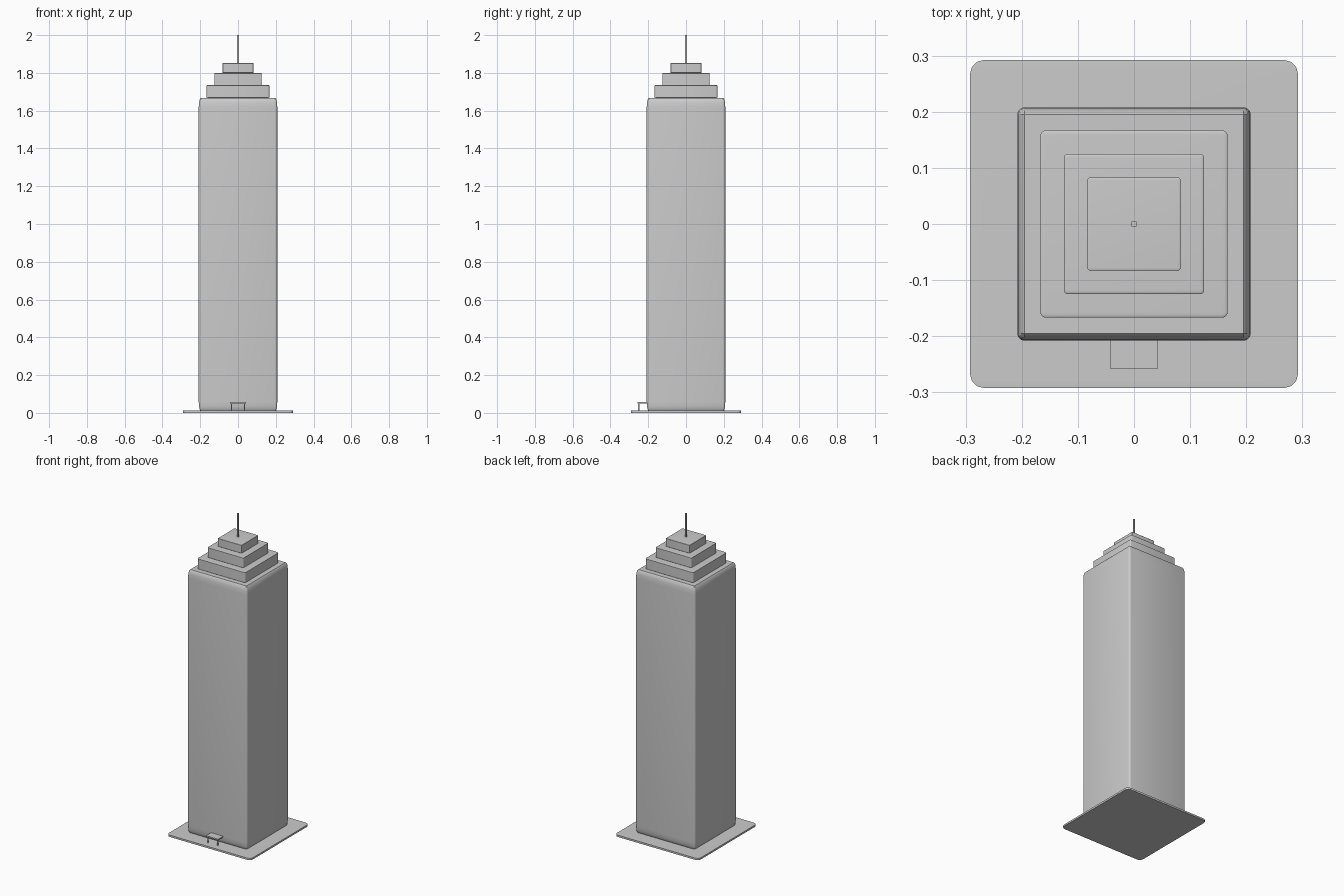
import bpy, bmesh
from mathutils import Vector

if "Cube" in bpy.data.objects:
    bpy.data.objects.remove(bpy.data.objects["Cube"])


def block(name, x, y, z, bevel=0.0, segments=3):
    """Box from (min, max) ranges; edges are rounded before stretching."""
    lo, hi = Vector((x[0], y[0], z[0])), Vector((x[1], y[1], z[1]))
    size, mid = hi - lo, (lo + hi) / 2
    bm = bmesh.new()
    bmesh.ops.create_cube(bm, size=1.0)
    if bevel:
        bmesh.ops.bevel(bm, geom=bm.edges[:], offset=bevel, segments=segments,
                        profile=0.5, affect='EDGES', clamp_overlap=True)
    bmesh.ops.scale(bm, vec=size, verts=bm.verts)
    bmesh.ops.translate(bm, vec=mid, verts=bm.verts)
    mesh = bpy.data.meshes.new(name)
    bm.to_mesh(mesh)
    bm.free()
    obj = bpy.data.objects.new(name, mesh)
    bpy.context.collection.objects.link(obj)
    if bevel:
        bpy.ops.object.select_all(action='DESELECT')
        obj.select_set(True)
        bpy.context.view_layer.objects.active = obj
        bpy.ops.object.shade_smooth_by_angle()
    return obj


def tier(name, half, bottom, top, bevel):
    return block(name, (-half, half), (-half, half), (bottom, top), bevel)


# Plaza slab and main shaft
tier("plaza", 0.292, 0.0, 0.0125, 0.04)
tier("tower_shaft", 0.208, 0.008, 1.668, 0.03)

# Stepped crown
for i, (half, bottom, top) in enumerate([(0.167, 1.668, 1.735),
                                         (0.125, 1.735, 1.80),
                                         (0.083, 1.80, 1.852)]):
    tier(f"crown_tier_{i + 1}", half, bottom, top, 0.03)

# Roof mast
tier("mast", 0.0042, 1.85, 2.0, 0)

# Entrance canopy on two posts
block("entrance_canopy", (-0.042, 0.042), (-0.258, -0.2), (0.049, 0.057))
for side, x in (("left", -0.034), ("right", 0.034)):
    block(f"canopy_post_{side}", (x - 0.003, x + 0.003), (-0.253, -0.247),
          (0.01, 0.05))
